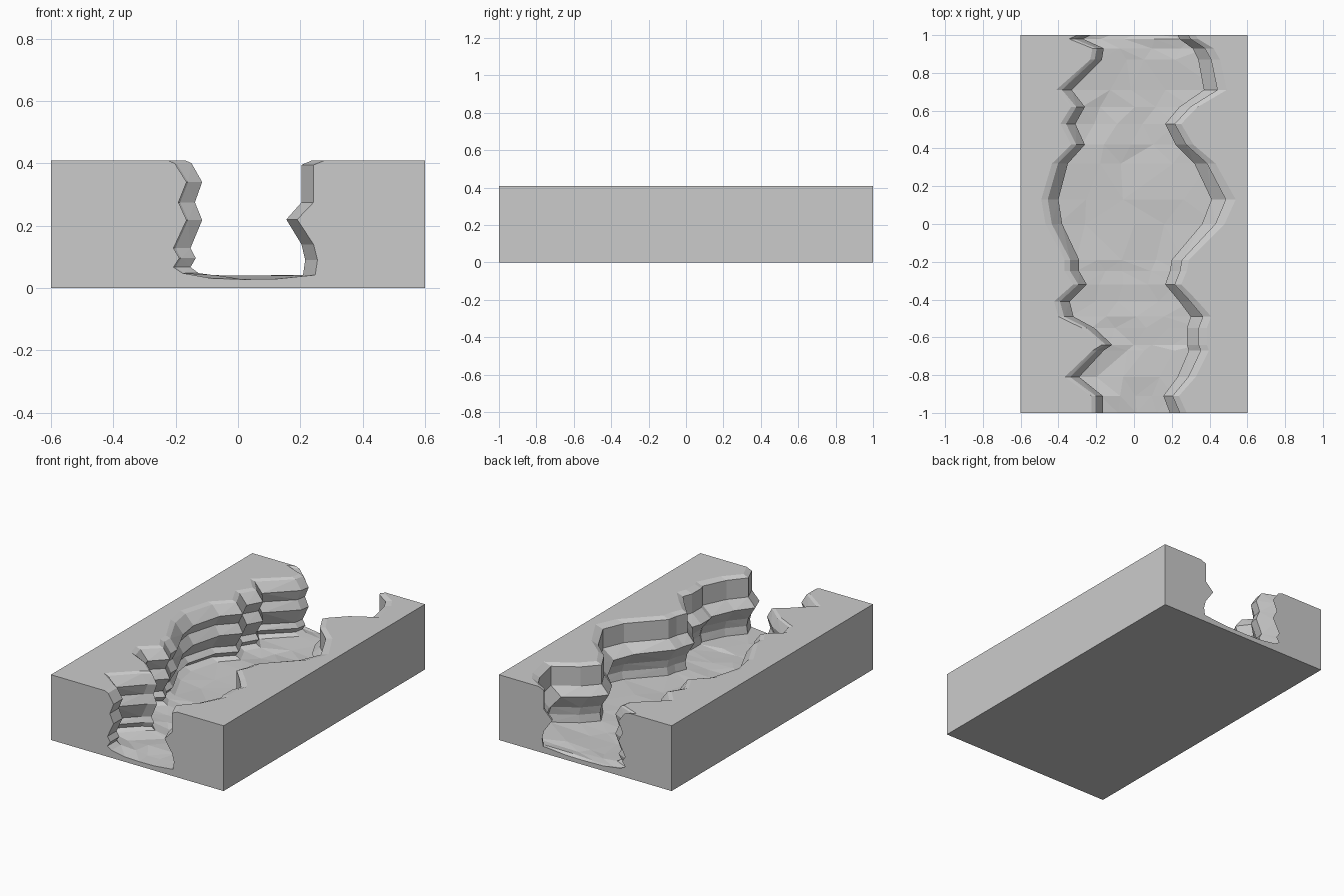
import bpy, bmesh, random

if "Cube" in bpy.data.objects:
    bpy.data.objects.remove(bpy.data.objects["Cube"])

random.seed(4)
TOP = 0.41

# Canyon plan: y, left wall x, right wall x (at the inward ledge, z = 0.22)
PLAN = [
    (-1.00, -.165, .19), (-.91, -.165, .155), (-.81, -.29, .23), (-.67, -.16, .29),
    (-.64, -.115, .28), (-.55, -.21, .28), (-.49, -.32, .30), (-.41, -.34, .24),
    (-.32, -.25, .165), (-.25, -.29, .19), (-.19, -.29, .20), (0.00, -.38, .36),
    (.13, -.40, .41), (.32, -.35, .32), (.42, -.26, .22), (.53, -.31, .165),
    (.62, -.26, .24), (.71, -.33, .37), (.87, -.17, .34), (.93, -.16, .31),
    (.98, -.27, .24), (1.00, -.23, .23),
]
# Strata of the walls, rim to foot: distance outward from the ledge, height
LEFT = [(.061, TOP), (.038, .40), (0, .34), (.026, .275), (0, .218),
        (.042, .128), (.023, .096), (.042, .067), (.013, .048)]
RIGHT = [(.085, TOP), (.05, .395), (.05, .275), (0, .22),
         (.05, .14), (.062, .09), (.055, .042)]
# Floor across the canyon: fraction of the width, height
FLOOR = [(.22, .031), (.45, .028), (.7, .029)]


def wall(x, strata, side):
    spread = 0.65 + 2.1 * abs(x)
    return [(x + side * d * spread, z) for d, z in strata]


def section(y, left, right):
    lw, rw = wall(left, LEFT, -1), wall(right, RIGHT, 1)
    a, b = lw[-1][0], rw[-1][0]
    rough = 0 if abs(y) == 1 else 1
    floor = [(a + (b - a) * (f + rough * random.uniform(-.06, .06)),
              z + rough * random.uniform(-.002, .014)) for f, z in FLOOR]
    outline = [(-.6, 0), (-.6, TOP)] + lw + floor + rw[::-1] + [(.6, TOP), (.6, 0)]
    return [(x, y, z) for x, z in outline]


# Canyon block lofted along y, with closed ends
bm = bmesh.new()
rings = [[bm.verts.new(p) for p in section(*row)] for row in PLAN]
n = len(rings[0])
for r0, r1 in zip(rings, rings[1:]):
    for i in range(n):
        j = (i + 1) % n
        bm.faces.new((r0[i], r0[j], r1[j], r1[i]))
bm.faces.new(rings[0])
bm.faces.new(rings[-1][::-1])
bmesh.ops.recalc_face_normals(bm, faces=bm.faces)
bmesh.ops.triangulate(bm, faces=bm.faces)

mesh = bpy.data.meshes.new("canyon_block")
bm.to_mesh(mesh)
bm.free()
bpy.context.collection.objects.link(bpy.data.objects.new("canyon_block", mesh))
